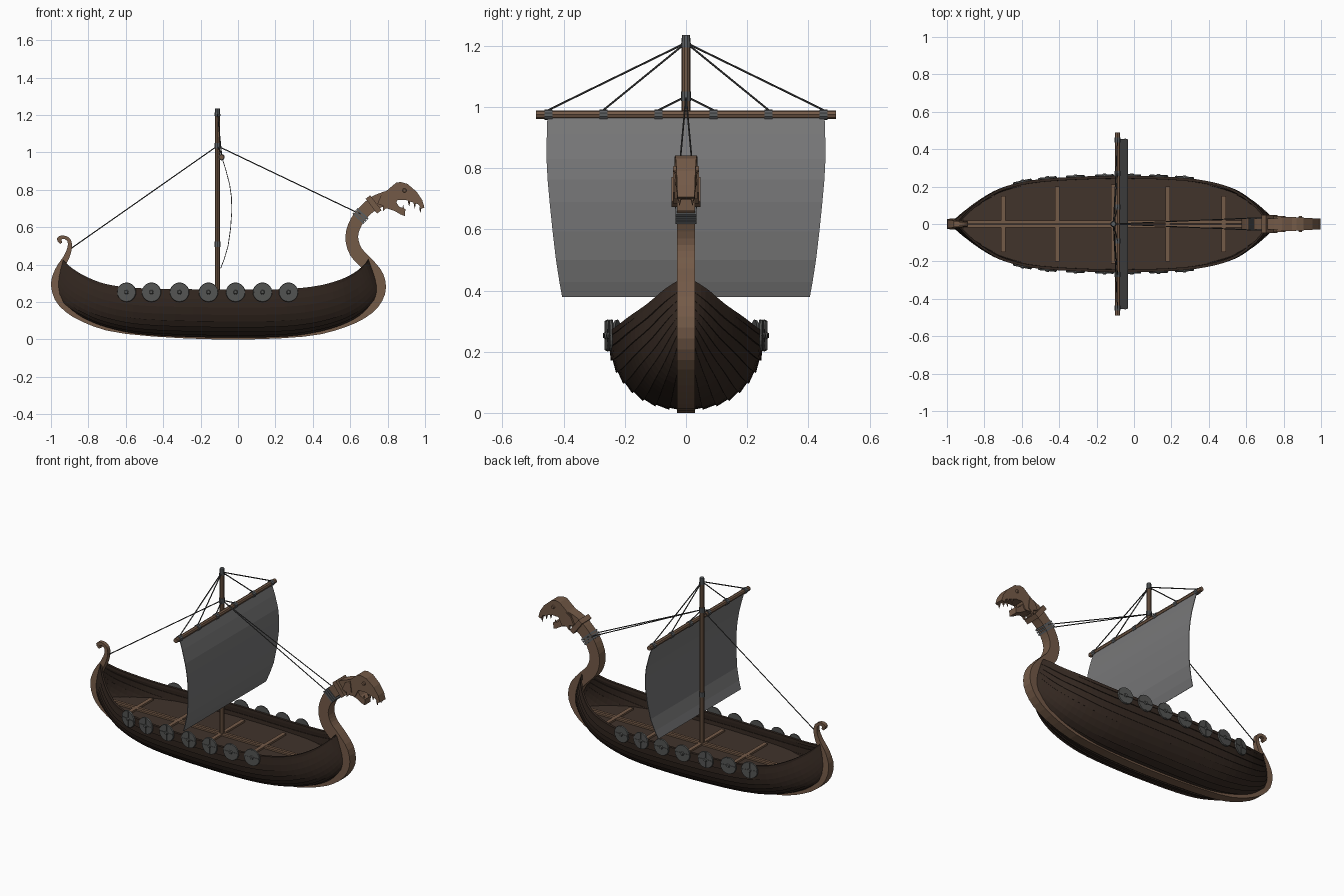
import bpy, bmesh, math
from mathutils import Vector, Matrix

cube = bpy.data.objects.get("Cube")
if cube:
    bpy.data.objects.remove(cube, do_unlink=True)


def material(name, rgb):
    m = bpy.data.materials.new(name)
    m.use_nodes = True
    m.diffuse_color = (*rgb, 1)
    m.node_tree.nodes["Principled BSDF"].inputs["Base Color"].default_value = (*rgb, 1)
    return m


HULL = material("dark tarred wood", (.034, .021, .015))
DECK = material("deck wood", (.052, .033, .024))
WOOD = material("light carved wood", (.175, .103, .064))
IRON = material("grey iron", (.105, .112, .118))
SHIELD = material("shield grey", (.088, .09, .087))
ROPE = material("dark rope", (.05, .05, .05))
SAIL = material("grey sailcloth", (.185, .185, .188))


def finish(bm, name, mat):
    bmesh.ops.remove_doubles(bm, verts=bm.verts, dist=1e-5)
    bmesh.ops.recalc_face_normals(bm, faces=bm.faces)
    me = bpy.data.meshes.new(name)
    bm.to_mesh(me)
    bm.free()
    me.materials.append(mat)
    ob = bpy.data.objects.new(name, me)
    bpy.context.collection.objects.link(ob)
    return ob


def thicken(ob, amount):
    mod = ob.modifiers.new("thickness", 'SOLIDIFY')
    mod.thickness = amount
    mod.offset = 0


def spline(rows, n):
    """Catmull-Rom interpolation of tuples, n steps per span."""
    rows = [Vector(r) for r in rows]
    pts = [rows[0]] + rows + [rows[-1]]
    out = []
    for a, b, c, d in zip(pts, pts[1:], pts[2:], pts[3:]):
        for i in range(n):
            t = i / n
            out.append(b + (c - a) * t / 2 + (a * 2 - b * 5 + c * 4 - d) * t * t / 2
                       + (b * 3 - a - c * 3 + d) * t ** 3 / 2)
    return out + [rows[-1]]


def loft(name, rings, mat, closed=False):
    bm = bmesh.new()
    vs = [[bm.verts.new(p) for p in r] for r in rings]
    n = len(vs[0])
    for r, s in zip(vs, vs[1:]):
        for i in range(n if closed else n - 1):
            j = (i + 1) % n
            bm.faces.new((r[i], r[j], s[j], s[i]))
    if closed:
        bm.faces.new(vs[0])
        bm.faces.new(vs[-1])
    return finish(bm, name, mat)


def rod(name, a, b, r, mat, r2=None, sides=10):
    a, b = Vector(a), Vector(b)
    turn = (b - a).to_track_quat('Z', 'Y').to_matrix().to_4x4()
    bm = bmesh.new()
    bmesh.ops.create_cone(bm, cap_ends=True, segments=sides, radius1=r, radius2=r if r2 is None else r2,
                          depth=(b - a).length, matrix=Matrix.Translation((a + b) / 2) @ turn)
    return finish(bm, name, mat)


def box(name, loc, size, mat, tilt=0):
    bm = bmesh.new()
    bmesh.ops.create_cube(bm, size=1, matrix=Matrix.Translation(loc) @ Matrix.Rotation(tilt, 4, 'Y')
                          @ Matrix.Diagonal((*size, 1)))
    return finish(bm, name, mat)


def plate(name, outline, width, mat, y=0):
    """Side outline in x, z given a thickness that may change along x."""
    rings = [[(x, y + s * width(x), z) for x, z in outline] for s in (-1, 1)]
    return loft(name, rings, mat, True)


# Hull stations: gunwale x, half width, gunwale z, keel x, keel z
stations = spline([
    (-.935, .012, .42, -.985, .28), (-.88, .07, .37, -.935, .195), (-.79, .14, .32, -.83, .125),
    (-.68, .195, .285, -.7, .072), (-.5, .232, .267, -.5, .033), (-.15, .25, .262, -.15, .018),
    (.2, .244, .262, .2, .02), (.4, .22, .277, .4, .042), (.53, .18, .308, .56, .087),
    (.62, .12, .35, .67, .15), (.68, .06, .4, .74, .225), (.7, .012, .43, .76, .285)], 4)


def rib(st, a, lap=0):
    gx, w, gz, kx, kz = st
    rise = 1 - math.cos(a)
    lap *= min(1, w / .1)
    y = w * max(0, math.sin(a)) ** .85 + lap * math.sin(a)
    return Vector((kx + (gx - kx) * rise, y, kz + (gz - kz) * rise - lap * math.cos(a)))


def mirror(p):
    return Vector((p[0], -p[1], p[2]))


# Overlapping hull planks
strakes = 9
rings = []
for st in stations:
    half = [rib(st, (j + f) / strakes * math.pi / 2, lap)
            for j in range(strakes) for f, lap in ((0, .006), (1, 0))]
    rings.append([mirror(p) for p in reversed(half)] + half)
thicken(loft("planked_hull", rings, HULL), .01)

# Gunwale rails
for side, label in ((1, "left"), (-1, "right")):
    rail = []
    for st in stations:
        c = rib(st, math.pi / 2)
        c.y *= side
        rail.append([c + Vector((0, dy, dz)) for dy, dz in
                     ((-.008, -.012), (.008, -.012), (.008, .006), (-.008, .006))])
    loft(label + "_gunwale_rail", rail, HULL, True)

# Deck with beams
floor = .2
edge = []
for st in stations:
    if st[4] < floor - .005:
        p = rib(st, math.acos(1 - (floor - st[4]) / (st[2] - st[4])))
        edge.append([mirror(p), p])
loft("deck", edge, DECK)
for i, (x, half) in enumerate(((-.7, .15), (-.41, .2), (-.11, .21), (.18, .2), (.48, .15))):
    box(f"deck_beam_{i + 1}", (x, 0, floor + .004), (.024, 2 * half, .014), WOOD)
for side, label in ((1, "left"), (-1, "right")):
    box(label + "_centre_beam", (-.12, side * .01, floor + .004), (1.6, .016, .012), WOOD)

# Keel, stern curl and neck as one swept timber: x, z, half depth, half width
timber = spline([
    (-.945, .515, .007, .009), (-.957, .537, .012, .012), (-.932, .547, .009, .012),
    (-.904, .53, .01, .012), (-.9, .49, .012, .014), (-.92, .435, .016, .017),
    (-.958, .37, .02, .02), (-.98, .29, .02, .025), (-.94, .195, .022, .03),
    (-.82, .11, .019, .03), (-.6, .045, .015, .03), (-.1, .014, .014, .03),
    (.35, .03, .015, .03), (.57, .085, .019, .03), (.7, .16, .025, .03),
    (.755, .25, .032, .03), (.745, .335, .035, .03), (.69, .405, .036, .03),
    (.63, .47, .036, .03), (.608, .55, .034, .03), (.633, .63, .034, .03),
    (.68, .69, .034, .03), (.74, .735, .037, .03), (.81, .762, .036, .032)], 3)
rings = []
for i, p in enumerate(timber):
    q, r = timber[max(i - 1, 0)], timber[min(i + 1, len(timber) - 1)]
    t = Vector((r[0] - q[0], 0, r[1] - q[1])).normalized()
    n = Vector((-t.z, 0, t.x)) * p[2]
    c, w = Vector((p[0], 0, p[1])), Vector((0, p[3], 0))
    rings.append([c + n + w, c + n - w, c - n - w, c - n + w])
loft("keel_and_neck", rings, WOOD, True)

# Beast head with open jaws
plate("head_and_upper_jaw", [
    (.765, .775), (.8, .8), (.845, .838), (.87, .842), (.906, .832), (.955, .79), (.985, .745),
    (.997, .705), (.98, .7), (.965, .722), (.9, .745), (.853, .745), (.83, .7), (.78, .7)],
    lambda x: .037 - .06 * max(0, x - .85), WOOD)
plate("lower_jaw", [(.77, .71), (.845, .735), (.862, .71), (.895, .697), (.892, .66), (.87, .668), (.84, .686)],
      lambda x: .029, WOOD)
for side, label in ((1, "left"), (-1, "right")):
    for i, (x, z, up) in enumerate(((.975, .706, -1), (.945, .73, -1), (.915, .74, -1), (.883, .69, 1))):
        rod(f"{label}_tooth_{i + 1}", (x, side * .021, z), (x, side * .021, z + up * .03), .008, WOOD, 0, 6)
    rod(label + "_eye", (.89, side * .02, .797), (.89, side * .042, .797), .015, WOOD, .009)
    plate(label + "_cheek_spike", [(.80, .79), (.81, .72), (.775, .685), (.775, .715), (.745, .725), (.765, .77)],
          lambda x: .006, WOOD, side * .036)
box("neck_collar", (.725, 0, .722), (.03, .096, .1), WOOD, -.65)
for i in range(3):
    d = (i - 1) * .015
    box(f"neck_binding_{i + 1}", (.655 + d * .7, 0, .66 + d * .75), (.011, .07, .08), IRON, -.83)

# Mast, yard and iron bands
mx, yx, yz = -.11, -.088, .975
rod("mast", (mx, 0, floor), (mx, 0, 1.22), .014, WOOD)
rod("yard", (yx, -.49, yz), (yx, .49, yz), .014, WOOD, sides=8)
rod("mast_cap", (mx, 0, 1.195), (mx, 0, 1.235), .017, IRON, .013)
for name, z in (("upper_mast_band", 1.035), ("lower_mast_band", .51)):
    rod(name, (mx, 0, z - .015), (mx, 0, z + .015), .017, IRON)
for i, (y, top) in enumerate(((.45, 1.21), (.27, 1.21), (.09, 1.035))):
    for s in (-1, 1):
        tag = f"{'left' if s > 0 else 'right'}_{i + 1}"
        rod("yard_band_" + tag, (yx, s * y - .013, yz), (yx, s * y + .013, yz), .0175, IRON)
        rod("yard_rope_" + tag, (mx, 0, top), (yx, s * y, yz + .015), .0032, ROPE, sides=6)

# Stays
rod("back_stay", (mx, 0, 1.035), (-.895, 0, .485), .003, ROPE, sides=6)
for s, label in ((1, "left"), (-1, "right")):
    rod(label + "_fore_stay", (mx, 0, 1.035), (.655, s * .033, .67), .003, ROPE, sides=6)

# Billowing sail: x, z, half width
cloth = spline([(-.085, .97, .453), (-.045, .83, .456), (-.033, .69, .446), (-.053, .5, .425), (-.093, .38, .405)], 2)
thicken(loft("sail", [[(x, -w, z), (x, w, z)] for x, z, w in cloth], SAIL), .004)


# Round shields along both sides
def make_shield(name):
    bm = bmesh.new()
    for radius, tip, depth, out in ((.052, .05, .008, 0), (.015, .008, .012, .005)):
        bmesh.ops.create_cone(bm, cap_ends=True, segments=20, radius1=radius, radius2=tip, depth=depth,
                              matrix=Matrix.Translation((0, 0, out)))
    for k in range(2):
        bmesh.ops.create_cube(bm, size=1, matrix=Matrix.Rotation(k * math.pi / 2, 4, 'Z')
                              @ Matrix.Translation((0, 0, .004)) @ Matrix.Diagonal((.094, .007, .005, 1)))
    return finish(bm, name, SHIELD)


for x in (-.596, -.463, -.313, -.158, -.013, .131, .27):
    k = min(range(1, len(stations) - 1), key=lambda i: abs(stations[i][0] - x))
    a, b = stations[k - 1], stations[k + 1]
    slope = (b[1] - a[1]) / (b[0] - a[0])
    width = stations[k][1] + slope * (x - stations[k][0])
    for s, label in ((1, "left"), (-1, "right")):
        shield = make_shield(label + "_shield")
        shield.location = (x, s * (width + .009), .253)
        shield.rotation_euler = Vector((-slope, s, 0)).to_track_quat('Z', 'Y').to_euler()
